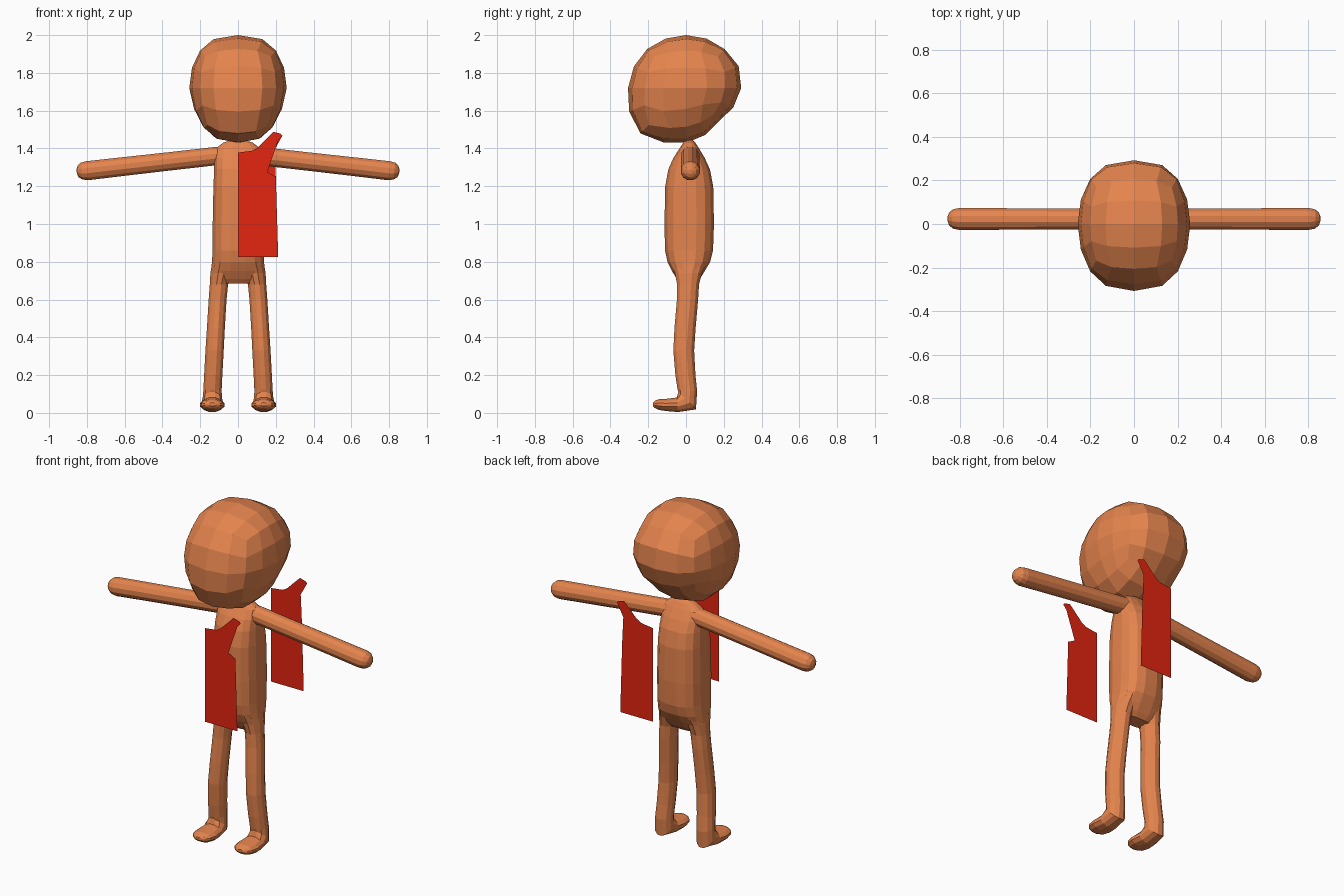
import bpy, bmesh, math
from mathutils import Vector

if "Cube" in bpy.data.objects:
    bpy.data.objects.remove(bpy.data.objects["Cube"])


def material(name, rgb):
    m = bpy.data.materials.new(name)
    m.diffuse_color = (*rgb, 1)
    m.use_nodes = True
    m.node_tree.nodes["Principled BSDF"].inputs["Base Color"].default_value = m.diffuse_color
    return m


SKIN = material("orange", (0.78, 0.23, 0.075))
RED = material("red", (0.78, 0.018, 0.005))


def finish(name, bm, mat, mirror=False):
    me = bpy.data.meshes.new(name)
    bm.to_mesh(me)
    bm.free()
    me.materials.append(mat)
    ob = bpy.data.objects.new(name, me)
    bpy.context.collection.objects.link(ob)
    if mirror:
        ob.modifiers.new("mirror", 'MIRROR').use_mirror_merge = False
    return ob


def loft(name, sections, sides, power=2.0, mirror=False):
    """Each section: centre, first half-axis vector, second half-axis vector."""
    bm = bmesh.new()
    rings = []
    for c, a, b in sections:
        ring = []
        for i in range(sides):
            t = 2 * math.pi * (i + 0.5) / sides
            u, v = math.cos(t), math.sin(t)
            u = math.copysign(abs(u) ** (2 / power), u)
            v = math.copysign(abs(v) ** (2 / power), v)
            ring.append(bm.verts.new(Vector(c) + Vector(a) * u + Vector(b) * v))
        rings.append(ring)
    for r, s in zip(rings, rings[1:]):
        for i in range(sides):
            j = (i + 1) % sides
            bm.faces.new((r[i], r[j], s[j], s[i]))
    bm.faces.new(rings[0])
    bm.faces.new(rings[-1])
    bmesh.ops.recalc_face_normals(bm, faces=bm.faces)
    return finish(name, bm, SKIN, mirror)


# Torso: height, half width, front y, back y
torso = [(1.445, .035, -.005, .035), (1.43, .08, -.015, .05), (1.40, .12, -.035, .07),
         (1.35, .127, -.068, .10), (1.29, .128, -.095, .128), (1.20, .132, -.112, .146),
         (1.00, .136, -.116, .150), (.86, .136, -.113, .145), (.80, .140, -.10, .130),
         (.75, .145, -.075, .10), (.71, .135, -.05, .075), (.685, .10, -.03, .055)]
loft("torso", [((0, (f + b) / 2, z), (w, 0, 0), (0, (b - f) / 2, 0))
               for z, w, f, b in torso], 16, 2.6)

# Arms: x, height, radius
arm = [(.04, 1.365, .05), (.13, 1.358, .05), (.36, 1.332, .050), (.60, 1.305, .051),
       (.80, 1.282, .052), (.828, 1.28, .046), (.846, 1.278, .032), (.854, 1.277, .012)]
loft("arms", [((x, .023, z), (0, r, 0), (.1 * r, 0, r)) for x, z, r in arm],
     12, mirror=True)

# Legs and feet in one bent tube: x, y, z, half width, half depth, tilt
leg = [(.078, .014, .80, .060, .100, 0), (.090, .013, .74, .058, .074, 0),
       (.101, .011, .68, .050, .060, 0), (.108, .008, .60, .049, .058, 0),
       (.117, -.005, .45, .049, .058, 0), (.124, -.012, .33, .050, .057, 0),
       (.131, -.003, .20, .050, .055, 0), (.135, .007, .12, .050, .054, -5),
       (.136, .006, .065, .053, .068, -45), (.136, -.045, .043, .060, .040, -85),
       (.136, -.10, .042, .067, .034, -90), (.136, -.145, .044, .058, .029, -90),
       (.136, -.165, .045, .042, .020, -90), (.136, -.175, .045, .020, .009, -90)]
sections = []
for x, y, z, w, d, tilt in leg:
    t = math.radians(tilt)
    sections.append(((x, y, z), (w, 0, 0), (0, d * math.cos(t), d * math.sin(t))))
loft("legs", sections, 12, mirror=True)

# Head: rounded cube pushed out to a side profile of (y, z) about its centre
profile = [(.0, .28), (.148, .243), (.254, .153), (.298, .074), (.296, .03), (.27, -.07),
           (.175, -.175), (.016, -.287), (-.10, -.289), (-.222, -.26), (-.286, -.175),
           (-.307, -.043), (-.28, .105), (-.17, .233), (-.10, .264)]
polar = sorted((math.atan2(z, y), math.hypot(y, z)) for y, z in profile)
polar = [(polar[-1][0] - 2 * math.pi, polar[-1][1])] + polar \
    + [(polar[0][0] + 2 * math.pi, polar[0][1])]


def reach(angle):
    for (a, r), (b, s) in zip(polar, polar[1:]):
        if a <= angle <= b:
            return r + (s - r) * (angle - a) / (b - a)
    return polar[0][1]


bm = bmesh.new()
bmesh.ops.create_cube(bm, size=2)
bmesh.ops.subdivide_edges(bm, edges=bm.edges[:], cuts=3, use_grid_fill=True)
for v in bm.verts:
    d = Vector([math.tan(c * math.pi / 4) for c in v.co]).normalized()
    r = reach(math.atan2(d.z, d.y))
    width = .258 if d.z > 0 else .258 * (1 + .12 * d.z)
    v.co = (math.copysign(abs(d.x) ** .72, d.x) * width, d.y * r, 1.72 + d.z * r)
bmesh.ops.recalc_face_normals(bm, faces=bm.faces)
finish("head", bm, SKIN)

# Flat half-vest panels in front of and behind the body
outline = [(0, .825), (.213, .825), (.200, 1.25), (.135, 1.285), (.128, 1.325),
           (.142, 1.36), (.235, 1.468), (.225, 1.478), (.188, 1.488), (.105, 1.405),
           (.077, 1.388), (0, 1.378)]
for name, y in (("front_panel", -.31), ("back_panel", .31)):
    bm = bmesh.new()
    face = bm.faces.new([bm.verts.new((x, y, z)) for x, z in outline])
    if y > 0:
        face.normal_flip()
    bmesh.ops.triangulate(bm, faces=[face])
    finish(name, bm, RED)
